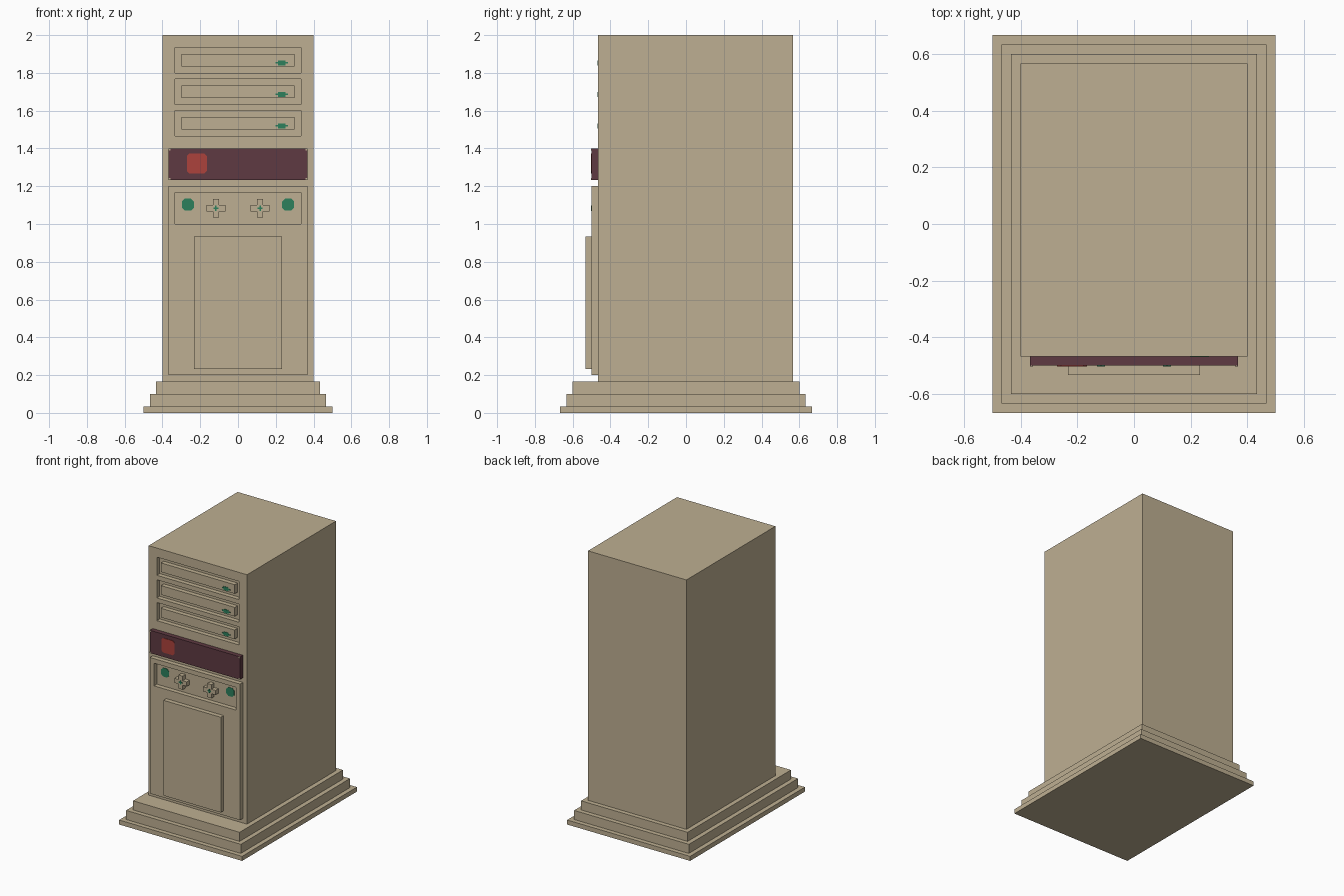
import bpy, bmesh, math

if "Cube" in bpy.data.objects:
    bpy.data.objects.remove(bpy.data.objects["Cube"], do_unlink=True)


def material(name, rgb):
    m = bpy.data.materials.new(name)
    m.use_nodes = True
    m.diffuse_color = (*rgb, 1)
    m.node_tree.nodes["Principled BSDF"].inputs["Base Color"].default_value = (*rgb, 1)
    return m


BEIGE = material("beige plastic", (0.515, 0.430, 0.287))
MAROON = material("dark maroon", (0.114, 0.042, 0.054))
RED = material("red", (0.413, 0.054, 0.045))
GREEN = material("green", (0.025, 0.216, 0.107))


def prism(name, outline, y0, y1, mat):
    """Extrude an (x, z) outline from y0 back to y1."""
    bm = bmesh.new()
    face = bm.faces.new([bm.verts.new((x, y0, z)) for x, z in outline])
    new = bmesh.ops.extrude_face_region(bm, geom=[face])["geom"]
    verts = [v for v in new if isinstance(v, bmesh.types.BMVert)]
    bmesh.ops.translate(bm, vec=(0, y1 - y0, 0), verts=verts)
    bmesh.ops.recalc_face_normals(bm, faces=bm.faces)
    me = bpy.data.meshes.new(name)
    bm.to_mesh(me)
    bm.free()
    me.materials.append(mat)
    ob = bpy.data.objects.new(name, me)
    bpy.context.collection.objects.link(ob)
    return ob


def box(name, x0, x1, y0, y1, z0, z1, mat=BEIGE):
    return prism(name, [(x0, z0), (x1, z0), (x1, z1), (x0, z1)], y0, y1, mat)


def plus(cx, cz, w, h, a, b):
    """Cross outline: half size w by h, vertical arm half width a, horizontal arm half height b."""
    pts = [(-a, -h), (a, -h), (a, -b), (w, -b), (w, b), (a, b),
           (a, h), (-a, h), (-a, b), (-w, b), (-w, -b), (-a, -b)]
    return [(cx + x, cz + z) for x, z in pts]


def clipped(cx, cz, r, c):
    """Square outline with clipped corners."""
    pts = [(-r + c, -r), (r - c, -r), (r, -r + c), (r, r - c),
           (r - c, r), (-r + c, r), (-r, r - c), (-r, -r + c)]
    return [(cx + x, cz + z) for x, z in pts]


def cut(ob, cutter):
    mod = ob.modifiers.new("recess", "BOOLEAN")
    mod.operation = "DIFFERENCE"
    mod.solver = "EXACT"
    mod.object = cutter
    bpy.context.view_layer.objects.active = ob
    bpy.ops.object.modifier_apply(modifier=mod.name)
    bpy.data.objects.remove(cutter, do_unlink=True)


U = 1 / 30          # depth of each raised or recessed layer
FRONT = -14 * U     # front plane of the tower

# Stepped plinth
for i, (z0, z1) in enumerate([(0, U), (U, 3 * U), (3 * U, 5 * U)]):
    hx, hy = 0.5 - i * U, 20 * U - i * U
    box(f"plinth_step_{i + 1}", -hx, hx, -hy, hy, z0, z1)

# Tower case with three drive bays
case = box("case", -0.4, 0.4, FRONT, 17 * U, 5 * U, 2)
for i in range(3):
    z = 1.8 - i * 5 * U
    cut(case, box("bay_cutter", -10 * U, 10 * U, FRONT - 0.05, FRONT + U, z, z + 4 * U))
    box(f"drive_{i + 1}", -0.3, 0.3, FRONT, FRONT + U, z + U, z + 3 * U)
    prism(f"drive_light_{i + 1}", plus(0.231, z + 0.053, 0.033, 0.013, 0.02, 0.004),
          FRONT - 0.003, FRONT, GREEN)

# Dark display strip with red square and small light corners
F1 = FRONT - U
box("display_strip", -11 * U, 11 * U, F1, FRONT, 37 * U, 42 * U, MAROON)
prism("red_square", clipped(-0.218, 1.32, 0.053, 0.013), F1 - 0.003, F1, RED)
for sx in (-1, 1):
    for z in (37 * U + 0.005, 42 * U - 0.005):
        prism("strip_corner", clipped(sx * (11 * U - 0.005), z, 0.005, 0.001),
              F1 - 0.002, F1, BEIGE)

# Lower front panel with control recess and door
panel = box("front_panel", -11 * U, 11 * U, F1, FRONT, 0.2, 1.2)
cut(panel, box("control_cutter", -10 * U, 10 * U, F1 - 0.05, FRONT + 0.01, 1.0, 35 * U))
box("door", -7 * U, 7 * U, F1 - U, F1, 7 * U, 28 * U)

# Controls inside the recess
for side, sx in (("right", -1), ("left", 1)):
    prism(f"{side}_button", clipped(sx * 0.265, 1.103, 0.032, 0.016),
          FRONT - 0.003, FRONT, GREEN)
    cx, cz = sx * 3.5 * U, 32.5 * U
    prism(f"{side}_cross_knob", plus(cx, cz, 0.05, 0.05, U / 2, U / 2), F1, FRONT, BEIGE)
    prism(f"{side}_knob_mark", plus(cx, cz, 0.014, 0.014, 0.004, 0.004),
          F1 - 0.003, F1, GREEN)
